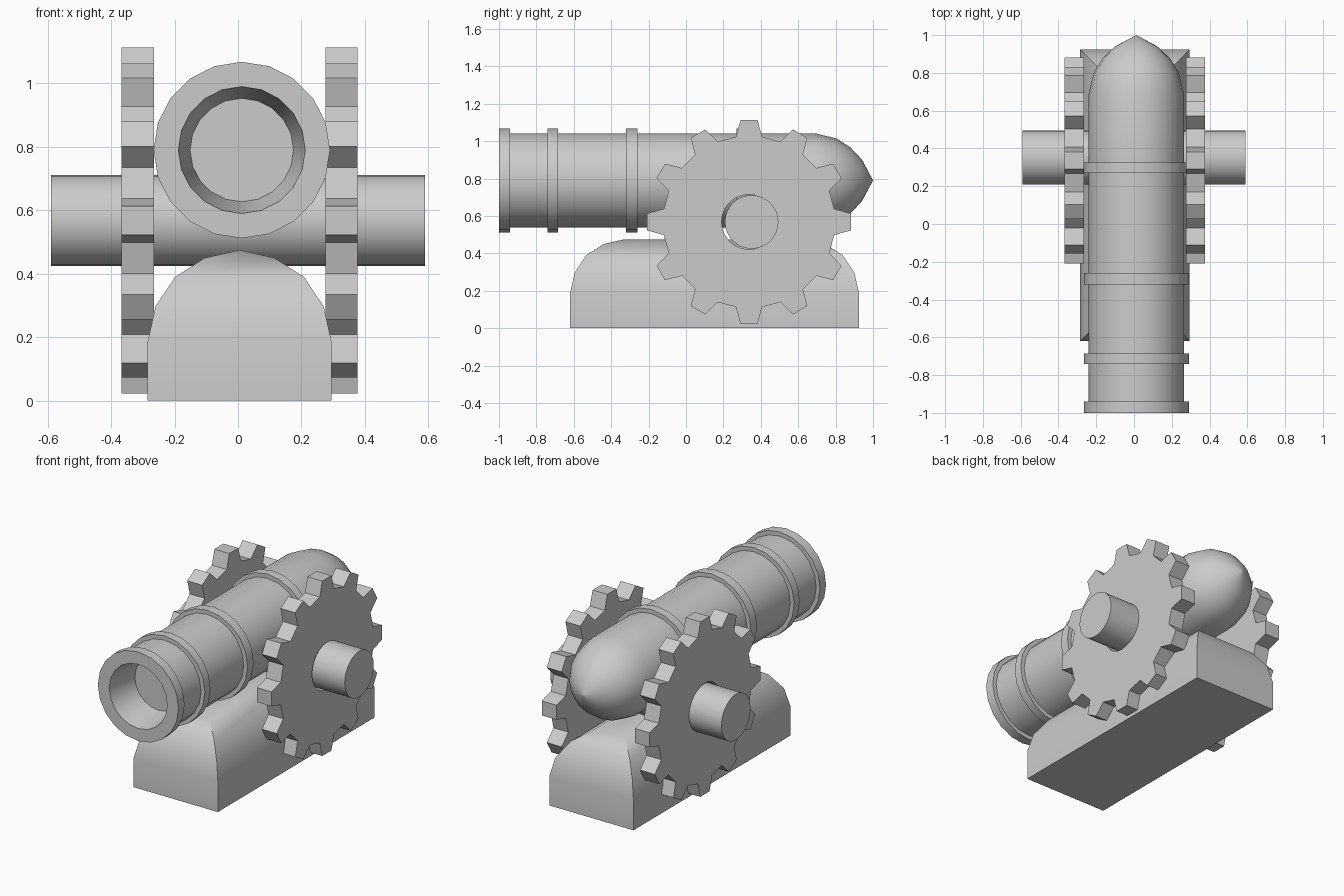
import bpy, bmesh, math
from mathutils import Vector

if "Cube" in bpy.data.objects:
    bpy.data.objects.remove(bpy.data.objects["Cube"])


def finish(name, bm, angle=40):
    bmesh.ops.remove_doubles(bm, verts=bm.verts, dist=1e-4)
    bmesh.ops.recalc_face_normals(bm, faces=bm.faces)
    me = bpy.data.meshes.new(name)
    bm.to_mesh(me)
    bm.free()
    ob = bpy.data.objects.new(name, me)
    bpy.context.collection.objects.link(ob)
    bpy.ops.object.select_all(action='DESELECT')
    ob.select_set(True)
    bpy.context.view_layer.objects.active = ob
    bpy.ops.object.shade_smooth_by_angle(angle=math.radians(angle))
    return ob


def loft(bm, rings):
    """Join equal-length rings of points with quads."""
    rows = [[bm.verts.new(p) for p in r] for r in rings]
    n = len(rows[0])
    for a, b in zip(rows, rows[1:]):
        for i in range(n):
            j = (i + 1) % n
            bm.faces.new((a[i], a[j], b[j], b[i]))
    return rows


def circle(r, n):
    return [(r * math.sin(2 * math.pi * i / n), r * math.cos(2 * math.pi * i / n)) for i in range(n)]


# Barrel: lathed (y, radius) profile with bore, raised bands and pointed dome
R, BAND = 0.252, 0.278
profile = [(-0.80, 0.163), (-1.0, 0.20)]
for y0, y1 in ((-1.0, -0.94), (-0.74, -0.685), (-0.32, -0.26), (0.27, 0.325)):
    if y0 > -1:
        profile.append((y0, R))
    profile += [(y0, BAND), (y1, BAND), (y1, R)]
profile += [(0.69, R), (0.805, 0.224), (0.88, 0.176), (0.94, 0.112), (1.0, 0.0005)]
bm = bmesh.new()
rows = loft(bm, [[(0.012 + x, y, 0.79 + z) for x, z in circle(r, 20)] for y, r in profile])
bm.faces.new(rows[0])
bm.faces.new(rows[-1])
finish("barrel", bm)

# Base: block with a rounded, hipped top
bm = bmesh.new()
x0, x1, y0, y1 = -0.285, 0.295, -0.62, 0.925
levels = [(0, 0), (0, 0.185), (0.025, 0.297), (0.087, 0.39), (0.18, 0.45), (0.29, 0.475)]
rows = loft(bm, [[(x0 + d, y0 + d, z), (x1 - d, y0 + d, z), (x1 - d, y1 - d, z), (x0 + d, y1 - d, z)]
                 for d, z in levels])
bm.faces.new(rows[0])
bmesh.ops.remove_doubles(bm, verts=bm.verts, dist=1e-3)
finish("base", bm)

# Axle
bm = bmesh.new()
rows = loft(bm, [[(x, 0.351 + a, 0.568 + b) for a, b in circle(0.143, 32)] for x in (-0.59, 0.59)])
for r in rows:
    bm.faces.new(r)
finish("axle", bm)


# Toothed wheels with a centre hole slightly larger than the axle
def wheel(name, xa, xb, teeth=12):
    outline = []
    for i in range(teeth):
        t = 2 * math.pi * i / teeth
        for w, h in ((-0.07, 0.455), (-0.045, 0.545), (0.045, 0.545), (0.07, 0.455)):
            outline.append((w * math.cos(t) + h * math.sin(t), h * math.cos(t) - w * math.sin(t)))
    bm = bmesh.new()
    edges = []
    for loop in (outline, circle(0.147, 24)):
        vs = [bm.verts.new((xa, 0.337 + a, 0.568 + b)) for a, b in loop]
        edges += [bm.edges.new((vs[i - 1], vs[i])) for i in range(len(vs))]
    bmesh.ops.triangle_fill(bm, use_beauty=True, edges=edges, normal=Vector((1, 0, 0)))
    ext = bmesh.ops.extrude_face_region(bm, geom=bm.faces[:], use_keep_orig=True)
    moved = [v for v in ext["geom"] if isinstance(v, bmesh.types.BMVert)]
    bmesh.ops.translate(bm, verts=moved, vec=(xb - xa, 0, 0))
    finish(name, bm, 20)


wheel("left_wheel", -0.367, -0.265)
wheel("right_wheel", 0.275, 0.377)
